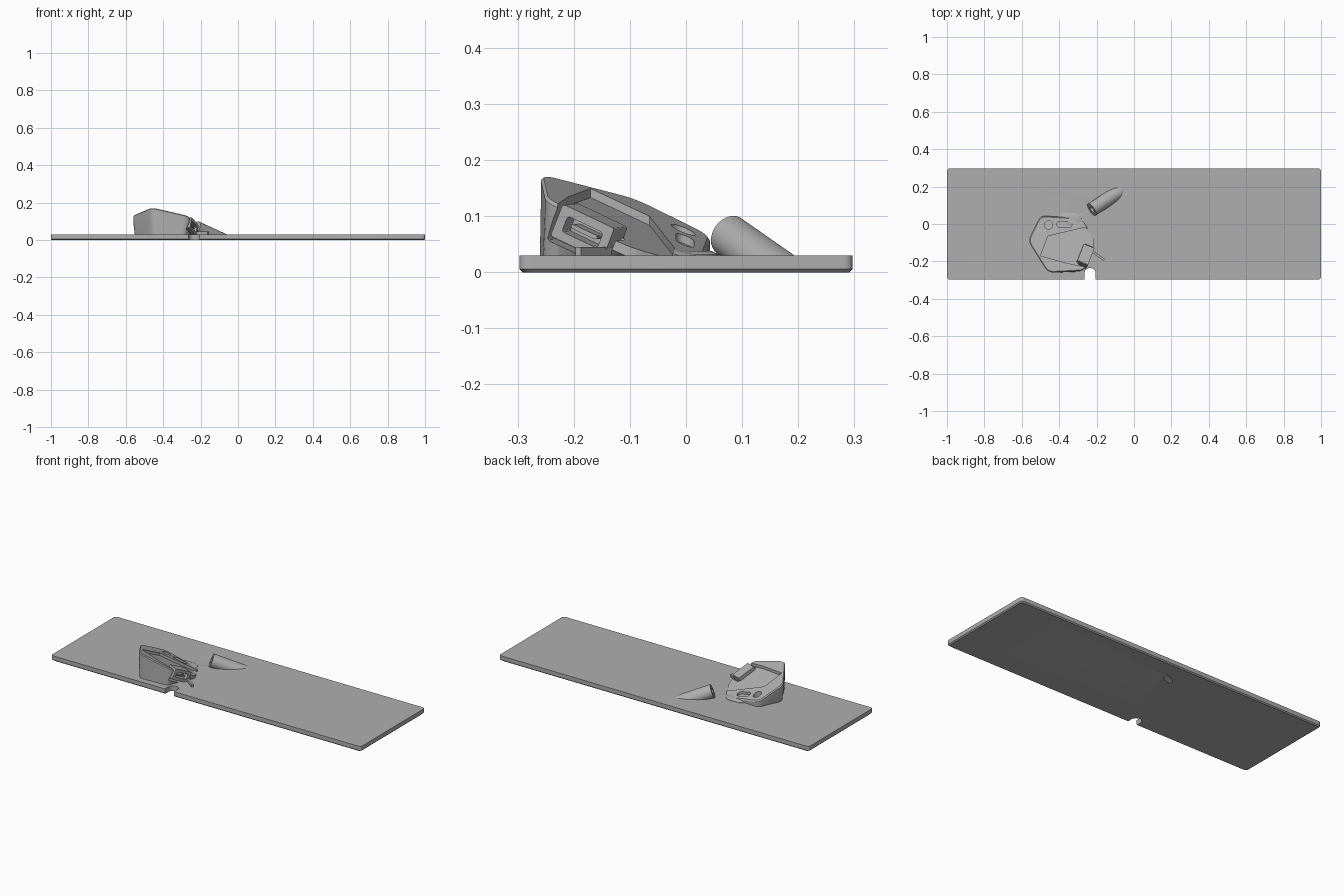
import bpy, bmesh, math
from mathutils import Vector, Matrix

if "Cube" in bpy.data.objects:
    bpy.data.objects.remove(bpy.data.objects["Cube"])

grey = bpy.data.materials.new("grey_plastic")
grey.use_nodes = True
grey.diffuse_color = (0.43, 0.43, 0.43, 1)
grey.node_tree.nodes["Principled BSDF"].inputs["Base Color"].default_value = grey.diffuse_color


def finish(name, bm):
    bmesh.ops.recalc_face_normals(bm, faces=bm.faces)
    mesh = bpy.data.meshes.new(name)
    bm.to_mesh(mesh)
    bm.free()
    mesh.materials.append(grey)
    ob = bpy.data.objects.new(name, mesh)
    bpy.context.collection.objects.link(ob)
    return ob


def loft(name, rings, matrix=Matrix()):
    """Closed solid through rings of equal point count."""
    bm = bmesh.new()
    loops = [[bm.verts.new(matrix @ Vector(p)) for p in ring] for ring in rings]
    n = len(loops[0])
    for low, high in zip(loops, loops[1:]):
        for i in range(n):
            j = (i + 1) % n
            bm.faces.new((low[i], low[j], high[j], high[i]))
    bm.faces.new(loops[0][::-1])
    bm.faces.new(loops[-1])
    return finish(name, bm)


def rounded(points, d, steps=5):
    """Round every corner of a 2D polygon."""
    pts = [Vector(p) for p in points]
    out = []
    for i, p in enumerate(pts):
        a = p + (pts[i - 1] - p).normalized() * d
        b = p + (pts[(i + 1) % len(pts)] - p).normalized() * d
        for k in range(steps + 1):
            t = k / steps
            out.append(a * (1 - t) ** 2 + p * (2 * t * (1 - t)) + b * t * t)
    return out


def stadium(cx, cy, half, r):
    out = []
    for k in range(24):
        a = math.tau * (k + 0.5) / 24
        out.append(Vector((cx + math.copysign(half, math.cos(a)) + r * math.cos(a),
                           cy + r * math.sin(a))))
    return out


def flat(points, z):
    return [(p.x, p.y, z) for p in points]


def rect(w, h):
    return [Vector((x * w / 2, y * h / 2)) for x, y in ((-1, -1), (1, -1), (1, 1), (-1, 1))]


def cut(ob, cutter):
    mod = ob.modifiers.new("cut", "BOOLEAN")
    mod.operation = "DIFFERENCE"
    mod.solver = "EXACT"
    mod.object = cutter
    bpy.context.view_layer.update()
    bpy.context.view_layer.objects.active = ob
    bpy.ops.object.modifier_apply(modifier=mod.name)


def smooth(ob):
    bpy.ops.object.select_all(action="DESELECT")
    ob.select_set(True)
    bpy.context.view_layer.objects.active = ob
    bpy.ops.object.shade_smooth_by_angle(angle=math.radians(30))


def top_z(x, y):
    return 0.172 - 0.21 * (x + 0.46) - 0.39 * (y + 0.25)


def sloped(points, offset, lowest=-1):
    return [(p.x, p.y, max(top_z(p.x, p.y) + offset, lowest)) for p in points]


cutters = []

# Base plate with chamfered underside
outline = rounded(rect(2, 0.594), 0.018)
inner = rounded(rect(1.988, 0.582), 0.018)
plate = loft("base_plate", [flat(inner, 0), flat(outline, 0.006), flat(outline, 0.03)])

# Round-ended notch in the front edge
notch = loft("notch_cutter", [flat([Vector((-0.235 - p.y, -0.365 + p.x)) for p in
             stadium(0, 0, 0.1, 0.03)], z) for z in (-0.1, 0.1)])
cutters.append(notch)
cut(plate, notch)

# Slanted tube, its bore running out through the plate
axis = Vector((0.836, 0.55, -math.tan(math.radians(21)))).normalized()
mouth = Vector((-0.225, 0.077, 0.065))
aim = Matrix.Translation(mouth) @ axis.to_track_quat("Z", "Y").to_matrix().to_4x4()


def round_bar(name, r, start, end):
    ring = stadium(0, 0, 0, r)
    return loft(name, [flat(ring, start), flat(ring, end)], aim)


tube = round_bar("slanted_tube", 0.038, 0, 0.35)
bm = bmesh.new()
bm.from_mesh(tube.data)
cutoff = bmesh.ops.bisect_plane(bm, geom=bm.verts[:] + bm.edges[:] + bm.faces[:],
                                plane_co=(0, 0, 0.02), plane_no=(0, 0, -1), clear_outer=True)
bmesh.ops.holes_fill(bm, edges=[e for e in bm.edges if e.is_boundary])
bmesh.ops.recalc_face_normals(bm, faces=bm.faces)
bm.to_mesh(tube.data)
bm.free()
bore = round_bar("bore_cutter", 0.017, -0.05, 0.4)
cutters.append(bore)
cut(tube, bore)
cut(plate, bore)

# Six-sided holder with tilted top and overhanging right side
rim = rounded([(-0.46, -0.26), (-0.262, -0.25), (-0.207, -0.1),
               (-0.275, 0.03), (-0.5, 0.045), (-0.567, -0.09)], 0.03)
rim_in = rounded([(-0.458, -0.255), (-0.266, -0.245), (-0.213, -0.1),
                  (-0.279, 0.025), (-0.497, 0.04), (-0.561, -0.09)], 0.03)
foot = rounded([(-0.455, -0.262), (-0.28, -0.255), (-0.262, -0.1),
                (-0.29, 0.03), (-0.49, 0.042), (-0.556, -0.085)], 0.03)
holder = loft("holder_body", [flat(foot, 0.005), sloped(rim, -0.035, 0.012),
                              sloped(rim, -0.006, 0.016), sloped(rim_in, 0, 0.02)])

# Shallow pocket open to the right, round hole and slot in the top
pocket = [Vector(p) for p in ((-0.46, -0.065), (-0.27, -0.02), (-0.15, -0.04),
                              (-0.2, -0.24), (-0.355, -0.21), (-0.5, -0.17))]
for name, shape, depth in (("pocket_cutter", pocket, 0.016),
                           ("round_hole_cutter", stadium(-0.457, -0.005, 0, 0.022), 0.03),
                           ("slot_cutter", stadium(-0.372, -0.002, 0.025, 0.016), 0.015)):
    tool = loft(name, [sloped(shape, -depth), sloped(shape, 0.1)])
    cutters.append(tool)
    cut(holder, tool)

# Connector set into the right side, aligned with the tilted top
up = Vector((0.21, 0.39, 1)).normalized()
out = Vector((0.93, -0.37, 0))
out = (out - up * out.dot(up)).normalized()
side = up.cross(out)
frame = Matrix((out, side, up)).transposed().to_4x4()
frame.translation = (-0.245, -0.18, 0.072)


def tilted_box(name, x0, x1, w, h):
    ring = rounded(rect(w, h), 0.006, 3)
    return loft(name, [[(x, p.x, p.y) for p in ring] for x in (x0, x1)], frame)


bay = tilted_box("bay_cutter", -0.04, 0.1, 0.125, 0.085)
shell = tilted_box("connector_shell", -0.05, 0.012, 0.108, 0.062)
socket = tilted_box("socket_cutter", -0.025, 0.1, 0.074, 0.03)
cutters += [bay, socket]
cut(holder, bay)
cut(shell, socket)
tongue = tilted_box("connector_tongue", -0.03, 0.004, 0.055, 0.008)

# Low fillet foot behind the holder
back_foot = loft("back_foot", [flat(stadium(-0.345, 0.015, 0.02, r), z)
                               for r, z in ((0.047, 0.02), (0.045, 0.032), (0.03, 0.038))])

# Thin rib on the plate beside the connector
rib_turn = Matrix.Translation((-0.2, -0.163, 0)) @ Matrix.Rotation(math.radians(-36), 4, "Z")
rib = loft("plate_rib", [flat(rect(0.1, 0.012), z) for z in (0.02, 0.045)], rib_turn)

for tool in cutters:
    bpy.data.objects.remove(tool)
for part in (plate, tube, holder, shell, tongue, back_foot, rib):
    smooth(part)
